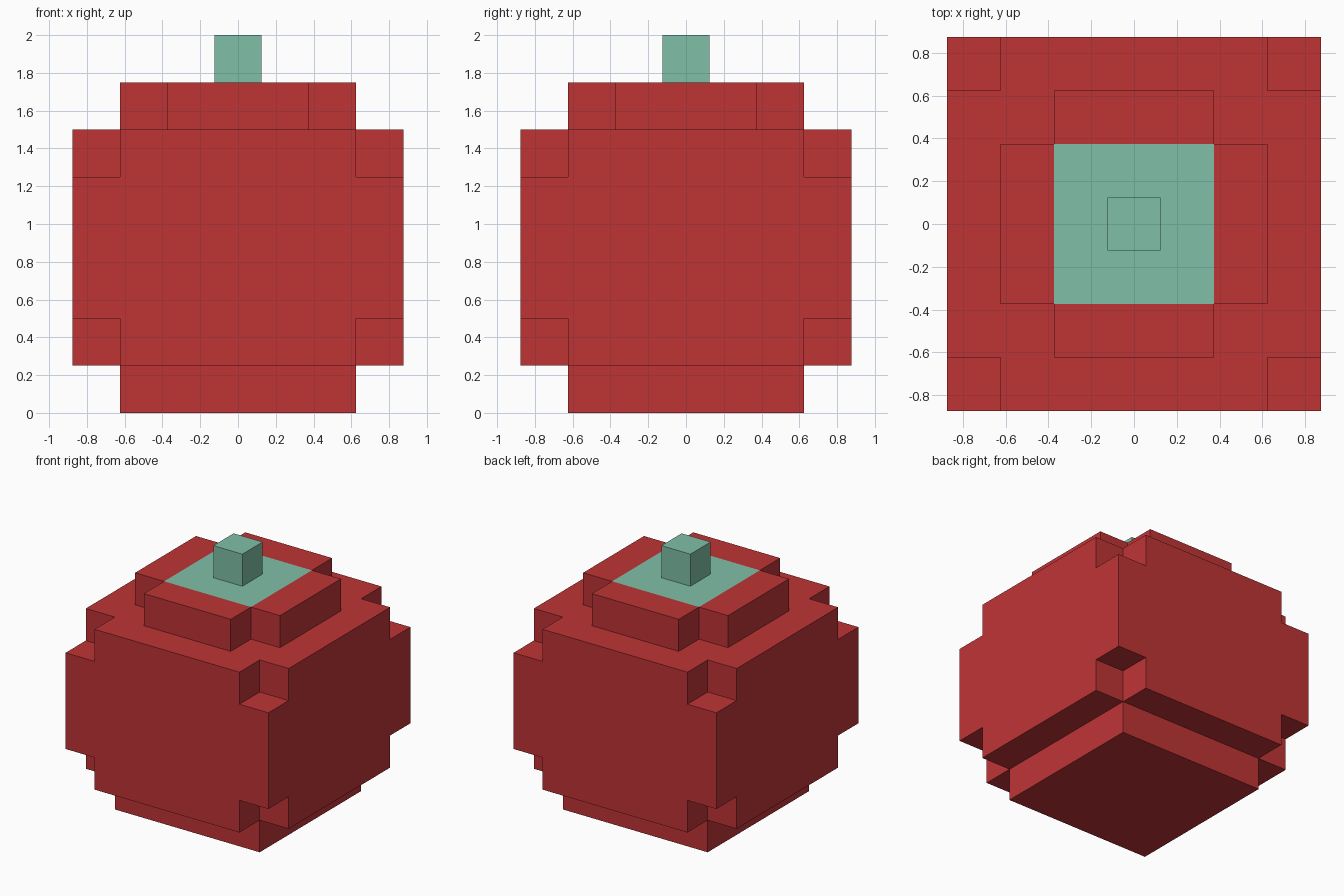
import bpy, bmesh

if "Cube" in bpy.data.objects:
    bpy.data.objects.remove(bpy.data.objects["Cube"])


def make_material(name, rgb):
    mat = bpy.data.materials.new(name)
    mat.use_nodes = True
    mat.diffuse_color = (*rgb, 1)
    bsdf = next(n for n in mat.node_tree.nodes if n.type == 'BSDF_PRINCIPLED')
    bsdf.inputs["Base Color"].default_value = (*rgb, 1)
    return mat


RED = make_material("berry red", (0.52, 0.034, 0.036))
GREEN = make_material("pale green", (0.216, 0.52, 0.39))


def make_object(name, bm, mats):
    mesh = bpy.data.meshes.new(name)
    bm.to_mesh(mesh)
    bm.free()
    for mat in mats:
        mesh.materials.append(mat)
    obj = bpy.data.objects.new(name, mesh)
    bpy.context.collection.objects.link(obj)
    return obj


def block_skin(xy, zs, solid):
    """Outer faces of the grid cells for which solid(x, y, z) holds at the cell centre."""
    bm = bmesh.new()
    levels = (xy, xy, zs)
    counts = [len(l) - 1 for l in levels]

    def filled(cell):
        if any(c < 0 or c >= n for c, n in zip(cell, counts)):
            return False
        return solid(*((l[c] + l[c + 1]) / 2 for l, c in zip(levels, cell)))

    cells = [(i, j, k) for i in range(counts[0])
             for j in range(counts[1]) for k in range(counts[2])]
    for cell in filter(filled, cells):
        for axis in range(3):
            for side in (0, 1):
                neighbour = list(cell)
                neighbour[axis] += 2 * side - 1
                if filled(neighbour):
                    continue
                u, v = (axis + 1) % 3, (axis + 2) % 3
                corners = []
                for du, dv in ((0, 0), (1, 0), (1, 1), (0, 1)):
                    p = list(cell)
                    p[axis] += side
                    p[u] += du
                    p[v] += dv
                    corners.append(bm.verts.new([l[c] for l, c in zip(levels, p)]))
                bm.faces.new(corners if side else corners[::-1])
    bmesh.ops.remove_doubles(bm, verts=bm.verts, dist=1e-4)
    bm.normal_update()
    return bm


# Stepped layers: (top height, outer half width, half width left after the corner notches)
LAYERS = [(0.25, 0.625, 0.625), (0.5, 0.875, 0.625), (1.25, 0.875, 0.875),
          (1.5, 0.875, 0.625), (1.75, 0.625, 0.375)]


def in_body(x, y, z):
    outer, notch = next((o, n) for top, o, n in LAYERS if z < top)
    return max(abs(x), abs(y)) < outer and min(abs(x), abs(y)) < notch


# Body, with the middle of its top face green
bm = block_skin([-0.875, -0.625, -0.375, 0.375, 0.625, 0.875],
                [0] + [layer[0] for layer in LAYERS], in_body)
for face in bm.faces:
    c = face.calc_center_median()
    face.material_index = int(c.z > 1.74 and max(abs(c.x), abs(c.y)) < 0.375)
make_object("body", bm, [RED, GREEN])

# Stem, open underneath where it meets the body
bm = block_skin([-0.125, 0.125], [1.75, 2.0], lambda x, y, z: True)
bmesh.ops.delete(bm, geom=[f for f in bm.faces if f.normal.z < -0.5], context='FACES')
make_object("stem", bm, [GREEN])
